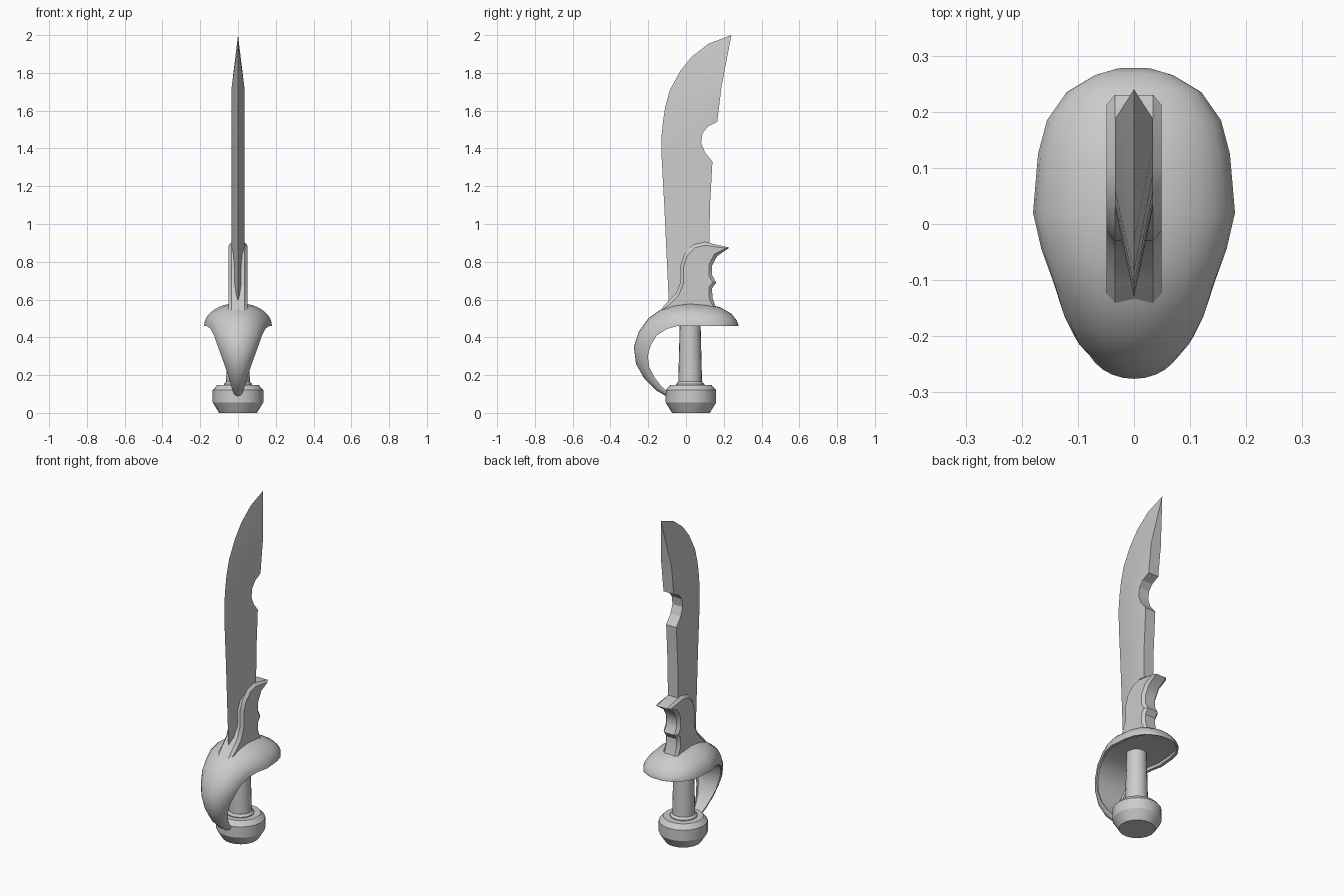
import bpy, bmesh, math

cube = bpy.data.objects.get("Cube")
if cube:
    bpy.data.objects.remove(cube, do_unlink=True)

steel = bpy.data.materials.new("grey steel")
steel.use_nodes = True
GREY = (0.6, 0.6, 0.6, 1)
steel.diffuse_color = GREY
steel.node_tree.nodes["Principled BSDF"].inputs["Base Color"].default_value = GREY


def finish(bm, name, angle=30):
    bmesh.ops.remove_doubles(bm, verts=bm.verts, dist=0.0005)
    bmesh.ops.recalc_face_normals(bm, faces=bm.faces)
    mesh = bpy.data.meshes.new(name)
    bm.to_mesh(mesh)
    bm.free()
    mesh.materials.append(steel)
    obj = bpy.data.objects.new(name, mesh)
    bpy.context.collection.objects.link(obj)
    bpy.ops.object.select_all(action='DESELECT')
    obj.select_set(True)
    bpy.context.view_layer.objects.active = obj
    bpy.ops.object.shade_smooth_by_angle(angle=math.radians(angle))
    return obj


def loft(rows, name, angle=30):
    """Skin closed rings of points and cap both ends."""
    bm = bmesh.new()
    rings = [[bm.verts.new(p) for p in row] for row in rows]
    n = len(rings[0])
    for a, b in zip(rings, rings[1:]):
        for i in range(n):
            j = (i + 1) % n
            bm.faces.new((a[i], a[j], b[j], b[i]))
    bm.faces.new(rings[0])
    bm.faces.new(rings[-1])
    return finish(bm, name, angle)


def lathe(profile, cy, name, sides=20):
    turns = [2 * math.pi * i / sides for i in range(sides)]
    return loft([[(r * math.cos(t), cy + r * math.sin(t), z) for t in turns]
                 for r, z in profile], name)


# Blade: sharp front edge, ridge where the bevel starts, flat spine with a notch
HALF = 0.034
blade_rows = [  # edge, ridge and spine positions as (y, z)
    ((-.09, .56), (.03, .56), (.118, .56)),
    ((-.115, 1.1), (.03, 1.1), (.127, 1.1)),
    ((-.128, 1.33), (.03, 1.33), (.14, 1.33)),
    ((-.13, 1.4), (.03, 1.38), (.10, 1.38)),
    ((-.13, 1.46), (.035, 1.43), (.08, 1.43)),
    ((-.122, 1.54), (.045, 1.48), (.087, 1.48)),
    ((-.11, 1.62), (.06, 1.55), (.115, 1.515)),
    ((-.085, 1.71), (.09, 1.61), (.165, 1.54)),
    ((-.03, 1.81), (.14, 1.68), (.176, 1.63)),
    ((.03, 1.885), (.187, 1.72), (.187, 1.72)),
    ((.12, 1.955), (.187, 1.72), (.187, 1.72)),
    ((.24, 2.0), (.187, 1.72), (.187, 1.72)),
]
loft([[(0, *e), (HALF, *r), (HALF, *s), (-HALF, *s), (-HALF, *r)]
      for e, r, s in blade_rows], "blade", 15)

# Blade collar: hooked plate with bevelled sides
outline = [(-.14, .54), (-.10, .585), (-.055, .63), (-.03, .69), (-.03, .78),
           (-.01, .84), (.04, .89), (.10, .905), (.23, .875), (.165, .83),
           (.138, .78), (.138, .73), (.16, .69), (.138, .66), (.14, .61), (.165, .54)]
bm = bmesh.new()
sides = [[bm.verts.new((x, y, z)) for y, z in outline] for x in (HALF, -HALF)]
caps = [bm.faces.new(s) for s in sides]
for i in range(len(outline)):
    j = (i + 1) % len(outline)
    bm.faces.new((sides[0][i], sides[0][j], sides[1][j], sides[1][i]))
bmesh.ops.recalc_face_normals(bm, faces=bm.faces)
bmesh.ops.inset_individual(bm, faces=caps, thickness=0.018, depth=0.015)
finish(bm, "blade_collar")

# Guard: domed shell that sweeps forward and down into the knuckle bow
guard_rows = [  # crest (y, z), rim (y, z), half width
    ((.278, .465), (.277, .46), .03),
    ((.268, .49), (.265, .46), .07),
    ((.24, .525), (.235, .46), .12),
    ((.18, .56), (.185, .46), .155),
    ((.11, .575), (.125, .46), .171),
    ((.02, .582), (.02, .46), .18),
    ((-.06, .573), (-.045, .46), .165),
    ((-.13, .55), (-.10, .445), .145),
    ((-.20, .50), (-.155, .41), .127),
    ((-.25, .43), (-.188, .355), .108),
    ((-.276, .35), (-.202, .30), .088),
    ((-.265, .26), (-.195, .245), .068),
    ((-.22, .18), (-.168, .19), .05),
    ((-.16, .12), (-.13, .14), .035),
    ((-.09, .08), (-.09, .105), .022),
]
ARC = 14


def guard_ring(crest, rim, w):
    dy, dz = crest[0] - rim[0], crest[1] - rim[1]
    arc = [math.pi * i / ARC for i in range(ARC + 1)]
    ring = [(w * math.cos(t), rim[0] + dy * math.sin(t), rim[1] + dz * math.sin(t))
            for t in arc]
    # underside: flat lip, then a shallow recess
    for x, depth in ((-.9, 0), (-.86, .12), (.86, .12), (.9, 0)):
        ring.append((x * w, rim[0] + dy * depth, rim[1] + dz * depth))
    return ring


loft([guard_ring(*row) for row in guard_rows], "hand_guard", 35)

# Grip with a small ring at its foot, and the pommel
lathe([(.064, .12), (.055, .48)], .022, "grip")
lathe([(.075, .14), (.075, .152), (.064, .165)], .022, "grip_ring")
lathe([(.10, 0), (.134, .055), (.134, .12), (.11, .147)], .026, "pommel")
